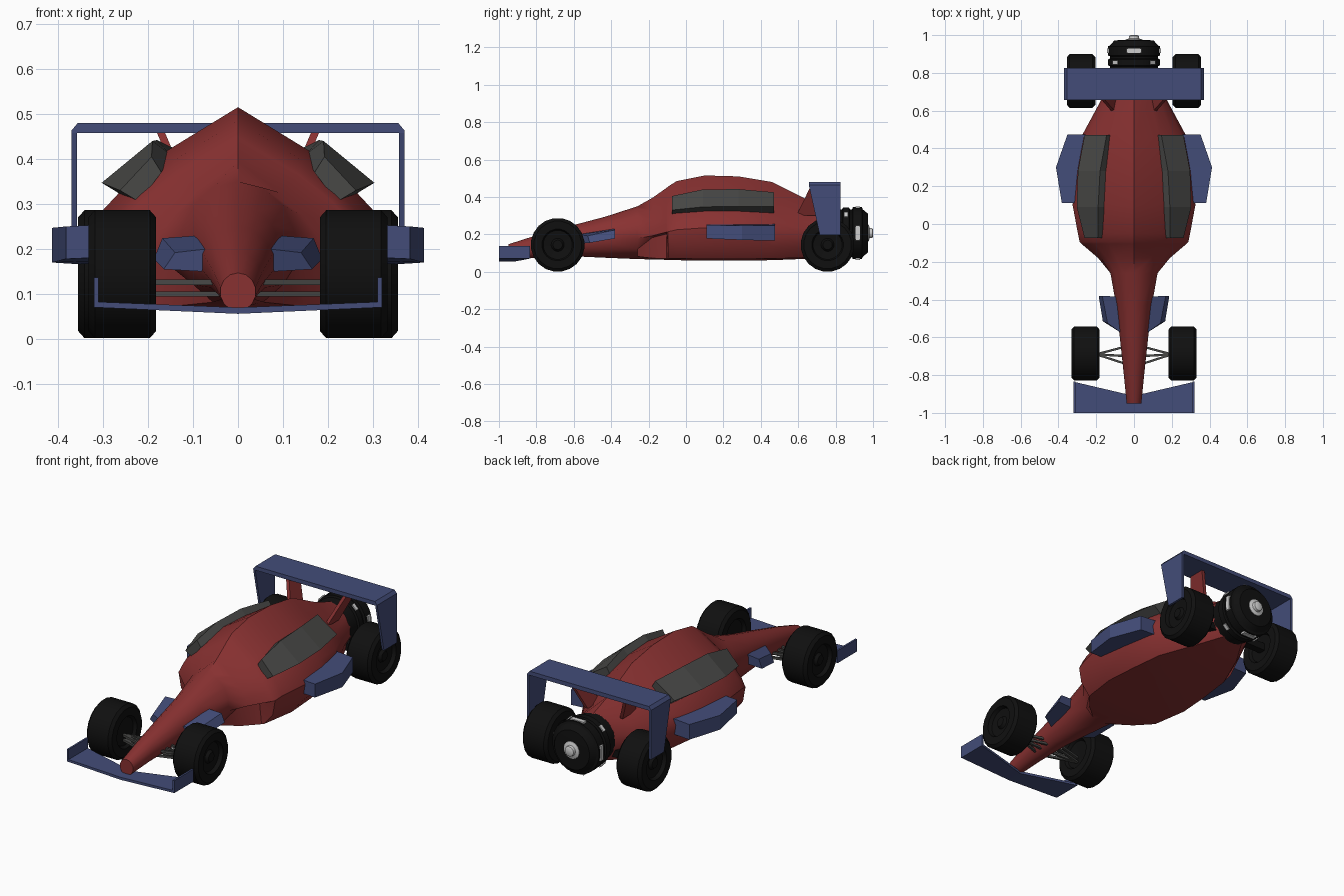
import bpy, bmesh, math

if "Cube" in bpy.data.objects:
    bpy.data.objects.remove(bpy.data.objects["Cube"])


def material(name, rgb):
    m = bpy.data.materials.new(name)
    m.diffuse_color = (*rgb, 1)
    m.use_nodes = True
    m.node_tree.nodes["Principled BSDF"].inputs["Base Color"].default_value = m.diffuse_color
    return m


RED = material("dark red", (0.25, 0.031, 0.031))
BLUE = material("slate blue", (0.056, 0.073, 0.19))
GREY = material("dark grey", (0.065, 0.065, 0.062))
BLACK = material("black", (0.005, 0.005, 0.005))
LIGHT = material("light grey", (0.62, 0.62, 0.62))


def loft(name, rings, mat, mirror=False, smooth=None):
    """Skin a list of closed rings and cap both ends."""
    bm = bmesh.new()
    rows = [[bm.verts.new(p) for p in ring] for ring in rings]
    n = len(rows[0])
    for a, b in zip(rows, rows[1:]):
        for i in range(n):
            j = (i + 1) % n
            bm.faces.new((a[i], a[j], b[j], b[i]))
    bm.faces.new(rows[0])
    bm.faces.new(rows[-1][::-1])
    bmesh.ops.recalc_face_normals(bm, faces=bm.faces)
    me = bpy.data.meshes.new(name)
    bm.to_mesh(me)
    bm.free()
    me.materials.append(mat)
    ob = bpy.data.objects.new(name, me)
    bpy.context.collection.objects.link(ob)
    if smooth:
        bpy.ops.object.select_all(action='DESELECT')
        ob.select_set(True)
        bpy.context.view_layer.objects.active = ob
        bpy.ops.object.shade_smooth_by_angle(angle=math.radians(smooth))
    if mirror:
        ob.modifiers.new("mirror", 'MIRROR')
    return ob


def lathe(name, axis, profile, centre, mat, n=20, **kw):
    """Spin (position, radius) pairs around the x or y axis."""
    rings = []
    for d, r in profile:
        ring = []
        for k in range(n):
            t = 2 * math.pi * (k + 0.5) / n
            c, s = r * math.cos(t), r * math.sin(t)
            off = (d, c, s) if axis == 'x' else (c, d, s)
            ring.append([centre[i] + off[i] for i in range(3)])
        rings.append(ring)
    return loft(name, rings, mat, **kw)


def rod(name, p, q, r, mat):
    ring = [(0, -r, -r), (0, r, -r), (0, r, r), (0, -r, r)]
    loft(name, [[tuple(a + b for a, b in zip(e, o)) for o in ring] for e in (p, q)],
         mat, mirror=True)


def full_ring(y, half):
    """Mirror half a cross-section, given from the top centre to the bottom centre."""
    return [(x, y, z) for x, z in half] + [(-x, y, z) for x, z in half[-2:0:-1]]


def oval(y, w, top, bot):
    c, h = (top + bot) / 2, (top - bot) / 2
    return full_ring(y, [(w * math.sin(math.pi * k / 7), c + h * math.cos(math.pi * k / 7))
                         for k in range(8)])


SHAPE = [(0, 1), (.48, .79), (.75, .63), (.92, .5), (1, .385), (.95, .18), (.77, .02), (0, 0)]


def peaked(y, w, top, bot, under=None):
    half = [(w * a, bot + (top - bot) * b) for a, b in SHAPE]
    if under:  # recess below the overhanging shell, ahead of the side intake
        half[5] = (under, half[4][1] - 0.01)
    return full_ring(y, half)


# Body: round nose, overhanging shell, ridged main hull, tapering tail
loft("body", [
    oval(-.95, .04, .147, .062), oval(-.8, .055, .195, .075), oval(-.6, .077, .25, .083),
    oval(-.43, .097, .295, .075), oval(-.26, .128, .35, .068),
    peaked(-.18, .19, .395, .066, .14), peaked(-.105, .278, .448, .064, .2),
    peaked(-.095, .288, .456, .063), peaked(-.05, .297, .485, .062),
    peaked(.1, .325, .515, .06), peaked(.28, .308, .51, .06), peaked(.46, .28, .48, .062),
    peaked(.66, .172, .38, .07), oval(.8, .12, .33, .085)], RED, smooth=32)

# Raised grey side panels on the shoulders
loft("shoulder_panel", [[(x, y, z) for x, z in pts] for y, pts in (
    (-.075, [(.17, .37), (.192, .405), (.262, .33), (.22, .305)]),
    (.09, [(.15, .41), (.19, .44), (.303, .347), (.25, .315)]),
    (.28, [(.145, .41), (.18, .442), (.297, .35), (.24, .32)]),
    (.47, [(.125, .39), (.145, .425), (.262, .35), (.21, .31)]))], GREY, mirror=True)

# Blue side pods
loft("side_pod", [[(.24, y, hi + .008), (x, y, hi), (x, y, lo), (.24, y, lo + .006)]
                  for y, x, lo, hi in ((.11, .382, .178, .25), (.3, .413, .17, .247),
                                       (.475, .352, .166, .248))], BLUE, mirror=True)

# Small winglets beside the nose
loft("nose_winglet", [
    [(.07, -.575, .2), (.14, -.525, .192), (.165, -.515, .155), (.08, -.565, .15)],
    [(.085, -.385, .23), (.168, -.38, .224), (.187, -.38, .178), (.09, -.385, .178)]],
    BLUE, mirror=True)


def wing_section(x, y0, y1, z0, z1):
    return [(x, y0, z0), (x, y1, z0), (x, y1, z1), (x, y0, z1)]


# Front wing with end plates
loft("front_wing", [wing_section(x, -1, -.91 + abs(x) * .234, .056 + abs(x) * .045,
                                 .07 + abs(x) * .04) for x in (-.32, 0, .32)], BLUE)
loft("front_end_plate", [wing_section(x, -1, -.835, .07, .137) for x in (.31, .32)],
     BLUE, mirror=True)

# Rear wing with chamfered corners, tapered end plates and red supports
loft("rear_wing", [wing_section(x, .657, .825, .458, z) for x, z in (
    (-.37, .463), (-.356, .48), (.356, .48), (.37, .463))], BLUE)
loft("rear_end_plate", [[(x, .657, .463), (x, .825, .463), (x, .825, .197), (x, .715, .197)]
                        for x in (.358, .37)], BLUE, mirror=True)
loft("wing_support", [[(x, y0, z), (x + .018, y0, z), (x + .018, y1, z), (x, y1, z)]
                      for x, y0, y1, z in ((.095, .59, .7, .3), (.165, .67, .76, .465))],
     RED, mirror=True)

# Wheels with sunken hubs
def wheel(name, inner, outer, y):
    w = (outer - inner) / 2
    lathe(name, 'x', [(-w + .02, .02), (-w + .015, .075), (-w, .085), (-w, .128),
                      (-w + .014, .144), (w - .014, .144), (w, .128), (w, .085),
                      (w - .02, .078), (w - .025, .035), (w - .01, .025)],
          (inner + w, y, .144), BLACK, mirror=True, smooth=25)


wheel("front_wheel", .182, .332, -.686)
wheel("rear_wheel", .205, .355, .757)

# Suspension arms and rear axle
for z in (.1, .126):
    for y in (-.645, -.7, -.745):
        rod("suspension_arm", (.03, y, z), (.2, -.69, z), .006, GREY)
rod("rear_axle", (0, .757, .144), (.23, .757, .144), .02, BLACK)

# Rear engine drum with ribs, light plates and a nozzle
lathe("engine", 'y', [(.74, .1), (.78, .125), (.835, .128), (.84, .138), (.872, .138),
                      (.876, .128), (.888, .128), (.892, .14), (.94, .14), (.945, .128),
                      (.972, .105), (.974, .06)], (0, 0, .207), BLACK, n=24, smooth=25)
for k in range(8):
    a = math.pi * k / 4
    y0, y1, hw = ((.905, .93, .04), (.845, .865, .018))[k % 2]
    r0, r1 = .12, .143
    plate = []
    for y in (y0, y1):
        plate.append([(r * math.cos(a) - s * math.sin(a), y, .207 + r * math.sin(a) + s * math.cos(a))
                      for r, s in ((r0, -hw), (r1, -hw), (r1, hw), (r0, hw))])
    loft("engine_plate", plate, LIGHT)
lathe("nozzle", 'y', [(.95, .05), (.976, .046), (.982, .028), (.996, .026), (1.0, .018)],
      (0, 0, .207), LIGHT, n=16, smooth=30)
